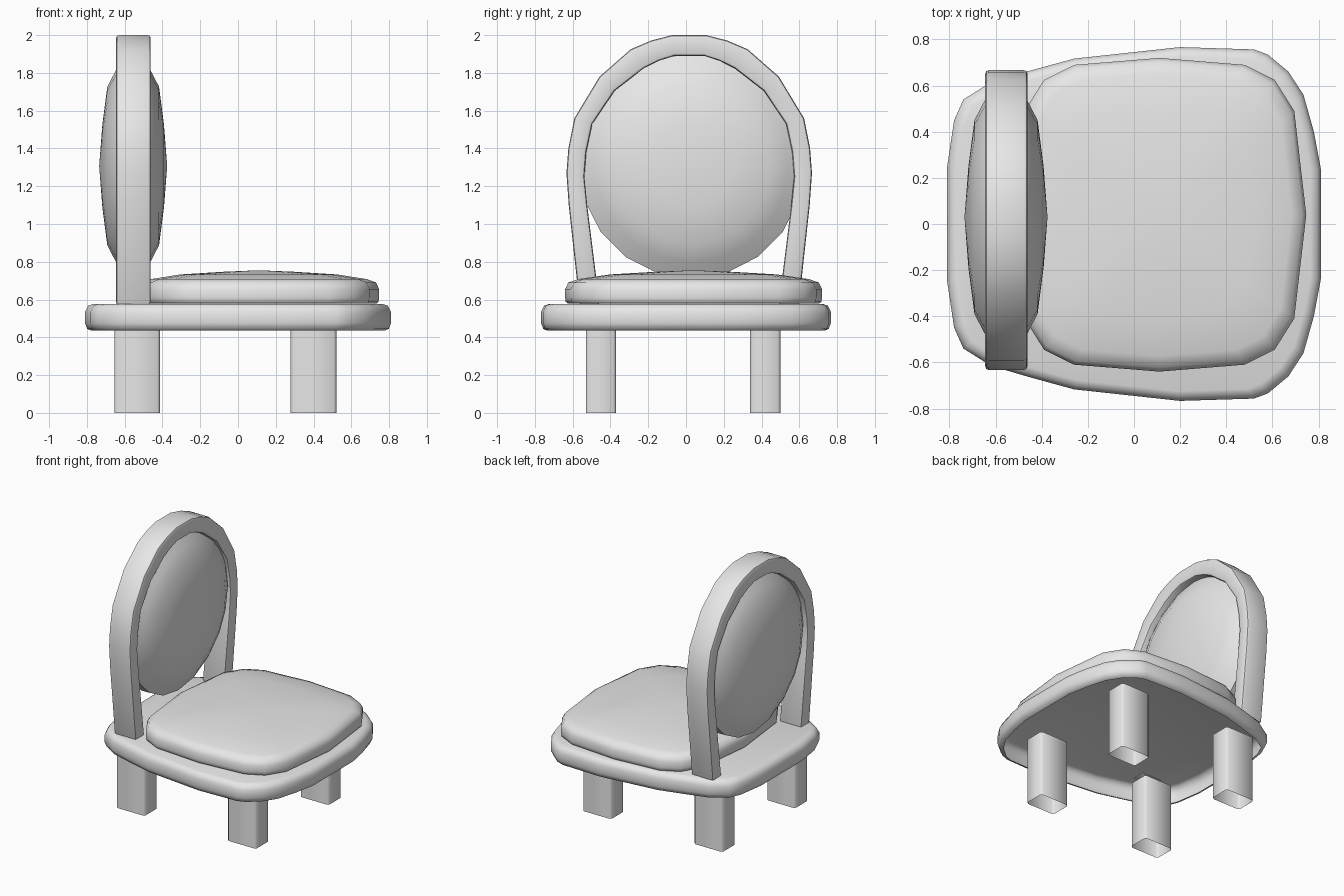
import bpy
import bmesh
from math import cos, sin, tau, radians

old = bpy.data.objects.get("Cube")
if old:
    bpy.data.objects.remove(old, do_unlink=True)

grey = bpy.data.materials.new("plain grey")
grey.use_nodes = True
grey.diffuse_color = (0.8, 0.8, 0.8, 1)
grey.node_tree.nodes["Principled BSDF"].inputs["Base Color"].default_value = (0.8, 0.8, 0.8, 1)


def skin(name, rings, caps=(True, True), bevel=0, angle=50):
    """Join closed rings of points into one surface, with optional end caps."""
    bm = bmesh.new()
    loops = [[bm.verts.new(p) for p in ring] for ring in rings]
    n = len(loops[0])
    for a, b in zip(loops, loops[1:]):
        for i in range(n):
            j = (i + 1) % n
            bm.faces.new((a[i], a[j], b[j], b[i]))
    for loop, cap in zip((loops[0], loops[-1]), caps):
        if cap:
            bm.faces.new(loop)
    bmesh.ops.remove_doubles(bm, verts=bm.verts, dist=0.0001)
    bmesh.ops.recalc_face_normals(bm, faces=bm.faces)
    mesh = bpy.data.meshes.new(name)
    bm.to_mesh(mesh)
    bm.free()
    mesh.materials.append(grey)
    obj = bpy.data.objects.new(name, mesh)
    bpy.context.collection.objects.link(obj)
    bpy.ops.object.select_all(action='DESELECT')
    obj.select_set(True)
    bpy.context.view_layer.objects.active = obj
    if bevel:
        mod = obj.modifiers.new("soft edges", 'BEVEL')
        mod.width = bevel
        mod.segments = 2
        mod.limit_method = 'ANGLE'
        mod.angle_limit = radians(50)
        bpy.ops.object.modifier_apply(modifier=mod.name)
    bpy.ops.object.shade_smooth_by_angle(angle=radians(angle))


def layers(outline, profile, cx=0, cy=0):
    """Stack scaled copies of a flat outline; profile holds (scale, z)."""
    return [[(cx + x * s, cy + y * s, z) for x, y in outline] for s, z in profile]


# Seat base: rounded shell, narrower at the back and open underneath
half = [(0.81, 0.24), (0.78, 0.4), (0.735, 0.56), (0.67, 0.66), (0.58, 0.735),
        (0.52, 0.757), (0.2, 0.767), (-0.26, 0.717), (-0.45, 0.665),
        (-0.62, 0.615), (-0.74, 0.54), (-0.78, 0.45), (-0.81, 0.25)]
slab = half + [(x, -y) for x, y in reversed(half)]
skin("seat_base", layers(slab, [(0.955, 0.435), (0.985, 0.444), (1, 0.475),
                                (1, 0.535), (0.98, 0.567), (0.945, 0.577)]),
     caps=(False, True))

# Seat cushion: squarish pad with a low peaked top
quarter = [(0.637, 0), (0.585, 0.45), (0.5, 0.585), (0.37, 0.65), (0, 0.68)]
upper = quarter + [(-x, y) for x, y in reversed(quarter[:-1])]
pad = upper + [(x, -y) for x, y in reversed(upper[1:-1])]
skin("seat_cushion", layers(pad, [(0.98, 0.58), (0.995, 0.588), (1, 0.61), (1, 0.655),
                                  (0.975, 0.69), (0.9, 0.708), (0.65, 0.733),
                                  (0.3, 0.747), (0, 0.755)], 0.11, 0.04),
     caps=(True, False))

# Back cushion: round lens held inside the arch
front = [(0.595, 0.035), (0.51, 0.09), (0.42, 0.137), (0.22, 0.163), (0, 0.18)]
lens = [(r, -x) for r, x in reversed(front)] + front
sides = 20
skin("back_cushion", [[(-0.555 + x, 0.03 + r * cos(tau * i / sides), 1.307 + r * sin(tau * i / sides))
                       for i in range(sides)] for r, x in lens], caps=(False, False))

# Backrest arch: rectangular section swept over the mirrored path
outer = [(0.58, 0.57), (0.638, 1.1), (0.65, 1.27), (0.64, 1.4), (0.608, 1.56),
         (0.475, 1.78), (0.31, 1.925), (0.2, 1.972), (0.09, 2.0)]
inner = [(0.474, 0.57), (0.54, 1.1), (0.555, 1.25), (0.545, 1.38), (0.513, 1.53),
         (0.395, 1.705), (0.24, 1.825), (0.16, 1.864), (0.08, 1.89)]
path = list(zip(outer, inner))
stations = [(o, i, 1) for o, i in path] + [(o, i, -1) for o, i in reversed(path)]
x0, x1, mid = -0.645, -0.462, 0.017
skin("backrest_arch", [[(x0, mid + s * o[0], o[1]), (x1, mid + s * o[0], o[1]),
                        (x1, mid + s * i[0], i[1]), (x0, mid + s * i[0], i[1])]
                       for o, i, s in stations], bevel=0.015, angle=40)

# Legs: hollow posts with chamfered corners, open at the foot, set into the base
w, d, c = 0.121, 0.08, 0.014
corner = [(w, d - c), (w - c, d), (c - w, d), (-w, d - c),
          (-w, c - d), (c - w, -d), (w - c, -d), (w, c - d)]
for depth, x in (("front", 0.4), ("back", -0.534)):
    for side, y in (("left", 0.42), ("right", -0.45)):
        skin(f"{depth}_{side}_leg", layers(corner, [(1, 0), (1, 0.5)], x, y),
             caps=(False, True))
